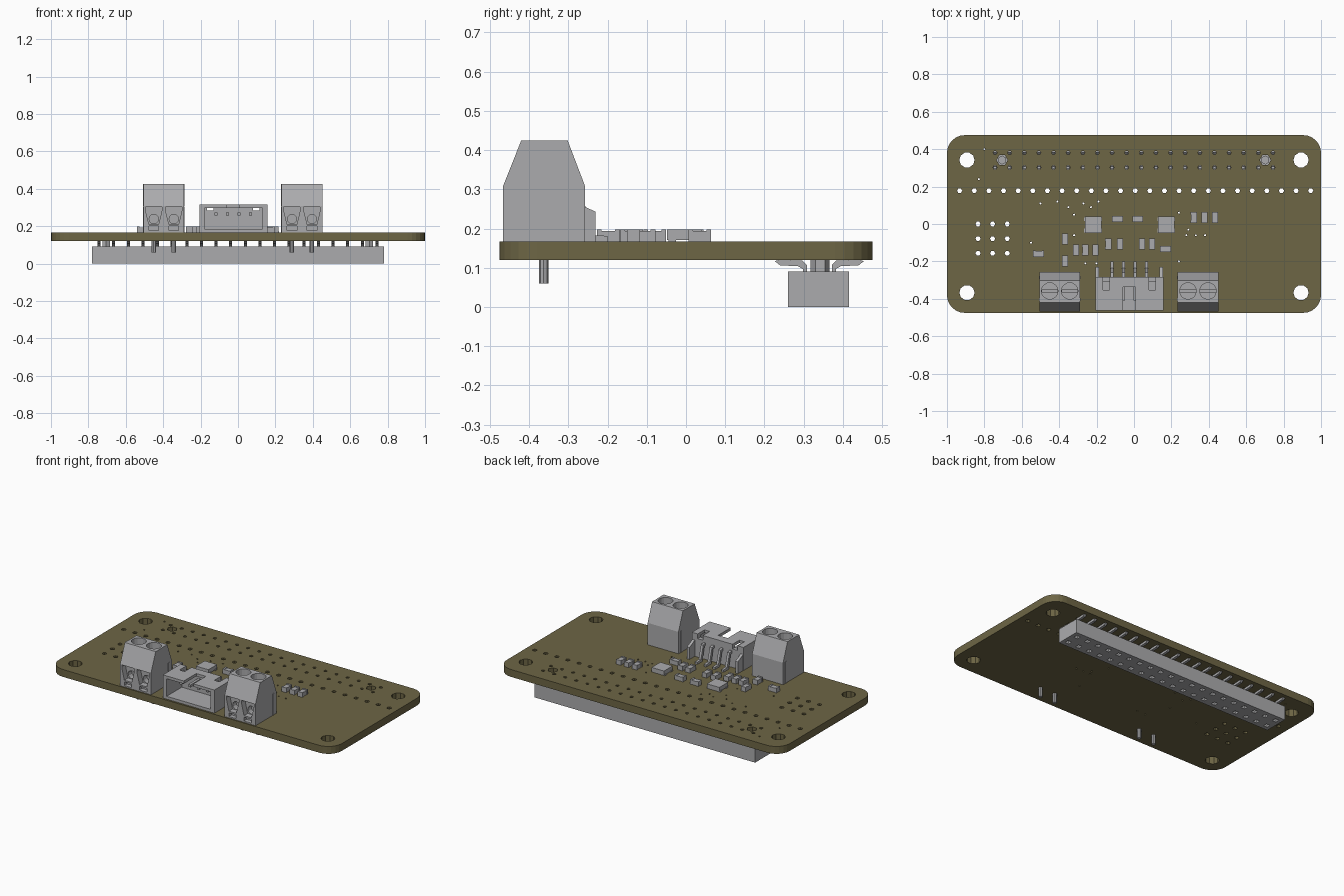
import bpy, bmesh, math
from mathutils import Matrix, Vector

cube = bpy.data.objects.get("Cube")
if cube:
    bpy.data.objects.remove(cube, do_unlink=True)


def material(name, rgb):
    m = bpy.data.materials.new(name)
    m.use_nodes = True
    m.diffuse_color = (*rgb, 1)
    m.node_tree.nodes["Principled BSDF"].inputs["Base Color"].default_value = (*rgb, 1)
    return m


OLIVE = material("olive_board", (0.155, 0.133, 0.06))
GREY = material("light_grey", (0.41, 0.41, 0.42))
TOP, BOTTOM, PITCH = 0.167, 0.12, 0.0782


def finish(name, bm, mat=GREY):
    bmesh.ops.recalc_face_normals(bm, faces=bm.faces)
    mesh = bpy.data.meshes.new(name)
    bm.to_mesh(mesh)
    bm.free()
    mesh.materials.append(mat)
    obj = bpy.data.objects.new(name, mesh)
    bpy.context.collection.objects.link(obj)
    return obj


def box(bm, x, y, z):
    lo, hi = Vector((x[0], y[0], z[0])), Vector((x[1], y[1], z[1]))
    bmesh.ops.create_cube(bm, size=1, matrix=Matrix.Translation((lo + hi) / 2)
                          @ Matrix.Diagonal((*(hi - lo), 1)))


def cylinder(bm, center, r, depth, sides=16, axis="Z"):
    turn = Matrix.Rotation(math.pi / 2, 4, "X") if axis == "Y" else Matrix()
    bmesh.ops.create_cone(bm, cap_ends=True, segments=sides, radius1=r, radius2=r,
                          depth=depth, matrix=Matrix.Translation(center) @ turn)


def prism(bm, points, start, end, axis="X"):
    # X: points are (y, z); Y: points are (x, z)
    place = (lambda p, d: (d, p[0], p[1])) if axis == "X" else (lambda p, d: (p[0], d, p[1]))
    face = bm.faces.new([bm.verts.new(place(p, start)) for p in points])
    out = bmesh.ops.extrude_face_region(bm, geom=[face])["geom"]
    shift = Vector(place((0, 0), end - start))
    bmesh.ops.translate(bm, vec=shift, verts=[v for v in out if isinstance(v, bmesh.types.BMVert)])


def evaluated(obj):
    dg = bpy.context.evaluated_depsgraph_get()
    return bpy.data.meshes.new_from_object(obj.evaluated_get(dg))


def cut(obj, bm):
    tool = finish("cutter", bm)
    mod = obj.modifiers.new("cut", "BOOLEAN")
    mod.operation, mod.solver, mod.object = "DIFFERENCE", "EXACT", tool
    mesh = evaluated(obj)
    obj.modifiers.clear()
    obj.data = mesh
    bpy.data.objects.remove(tool, do_unlink=True)


def ring(x, y, r, sides, turn=0.0):
    return [(x + r * math.cos(turn + math.tau * i / sides),
             y + r * math.sin(turn + math.tau * i / sides)) for i in range(sides)]


def plate(name, loops, z0, z1, mat):
    # Flat outline with holes, filled and thickened
    curve = bpy.data.curves.new(name, "CURVE")
    curve.dimensions, curve.fill_mode, curve.extrude = "2D", "BOTH", (z1 - z0) / 2
    for loop in loops:
        s = curve.splines.new("POLY")
        s.points.add(len(loop) - 1)
        for p, (x, y) in zip(s.points, loop):
            p.co = (x, y, 0, 1)
        s.use_cyclic_u = True
    temp = bpy.data.objects.new(name + "_outline", curve)
    bpy.context.collection.objects.link(temp)
    mesh = evaluated(temp)
    bpy.data.objects.remove(temp, do_unlink=True)
    bm = bmesh.new()
    bm.from_mesh(mesh)
    bmesh.ops.remove_doubles(bm, verts=bm.verts, dist=0.00005)
    bmesh.ops.translate(bm, verts=bm.verts, vec=(0, 0, (z0 + z1) / 2))
    for f in bm.faces:
        f.smooth = False
    return finish(name, bm, mat)


# Circuit board with rounded corners and drilled holes
R, HALF = 0.095, 0.475
outline = []
for k, (sx, sy) in enumerate([(1, 1), (-1, 1), (-1, -1), (1, -1)]):
    for i in range(7):
        a = math.pi / 2 * (k + i / 6)
        outline.append((sx * (1 - R) + R * math.cos(a), sy * (HALF - R) + R * math.sin(a)))
columns = [(i - 9.5) * PITCH for i in range(20)]
loops = [outline]
loops += [ring(x, y, 0.041, 10) for x in (-0.893, 0.893) for y in (0.342, -0.367)]
loops += [ring(x, 0.342, 0.03, 6) for x in (-0.705, 0.702)]
loops += [ring(x, y, 0.011, 6) for x in columns for y in (0.302, 0.381)]
loops += [ring(-0.932 + i * PITCH, 0.178, 0.014, 6) for i in range(25)]
loops += [ring(-0.834 + i * PITCH, -j * PITCH, 0.014, 6) for i in range(3) for j in range(3)]
vias = [(-.5, .11), (-.41, .12), (-.35, .09), (-.32, .05), (-.27, .11), (-.23, .09), (-.19, .12),
        (-.55, -.1), (-.32, -.06), (-.26, -.21), (-.2, -.21), (.28, -.06), (.33, -.06), (.38, -.06),
        (.29, -.03), (.24, .06), (-.8, .4), (-.83, .24), (.24, -.2)]
loops += [ring(x, y, 0.006, 5) for x, y in vias]
plate("circuit_board", loops, BOTTOM, TOP, OLIVE)

# Socket strip underneath, with square contact openings
strip = [(-0.78, 0.26), (0.78, 0.26), (0.78, 0.416), (-0.78, 0.416)]
sockets = [ring(x, y, 0.019, 4, math.pi / 4) for x in columns for y in (0.299, 0.377)]
plate("socket_strip", [strip] + sockets, 0, 0.06, GREY)
bm = bmesh.new()
box(bm, (-0.78, 0.78), (0.26, 0.416), (0.06, 0.09))
for x in (-0.705, 0.702):
    cylinder(bm, (x, 0.342, 0.11), 0.024, 0.05, 6)
finish("socket_strip_base", bm)

# Bent solder leads on both sides of the strip
lead = [(0.298, 0.088), (0.308, 0.088), (0.308, 0.107), (0.297, 0.118), (0.24, 0.12),
        (0.226, 0.117), (0.24, 0.106), (0.285, 0.104), (0.298, 0.097)]
bm = bmesh.new()
for x in columns:
    prism(bm, lead, x - 0.008, x + 0.008)
    prism(bm, [(0.68 - y, z) for y, z in lead], x - 0.008, x + 0.008)
finish("strip_leads", bm)


# Screw terminal blocks
def terminal(name, cx):
    bm = bmesh.new()
    prism(bm, [(-0.467, TOP), (-0.467, 0.307), (-0.42, 0.425), (-0.302, 0.425),
               (-0.257, 0.307), (-0.257, TOP)], cx - 0.109, cx + 0.109)
    body = finish(name, bm)
    xs = (cx - 0.0535, cx + 0.0535)
    # Screw wells and funnel-shaped wire entries
    bm = bmesh.new()
    for x in xs:
        cylinder(bm, (x, -0.358, 0.41), 0.044, 0.06)
        prism(bm, [(x - 0.044, 0.303), (x - 0.044, 0.285), (x - 0.026, 0.21),
                   (x + 0.026, 0.21), (x + 0.044, 0.285), (x + 0.044, 0.303)], -0.5, -0.43, "Y")
        box(bm, (x - 0.026, x + 0.026), (-0.5, -0.44), (0.176, 0.2))
    cut(body, bm)
    # Screw slots and round wire holes
    bm = bmesh.new()
    for x in xs:
        box(bm, (x - 0.042, x + 0.042), (-0.364, -0.352), (0.365, 0.39))
        cylinder(bm, (x, -0.425, 0.238), 0.025, 0.06, 12, "Y")
    cut(body, bm)
    # Side ribs and solder pins
    bm = bmesh.new()
    for x in (cx - 0.109, cx + 0.109):
        box(bm, (x - 0.002, x + 0.002), (-0.295, -0.279), (TOP, 0.305))
        box(bm, (x - 0.002, x + 0.002), (-0.413, -0.396), (0.307, 0.425))
    finish(name + "_ribs", bm)
    bm = bmesh.new()
    for x in xs:
        cylinder(bm, (x, -0.363, 0.12), 0.012, 0.12, 8)
    finish(name + "_pins", bm)


terminal("right_terminal", -0.397)
terminal("left_terminal", 0.342)

# Side-entry plug housing between the terminals
CX = -0.025
bm = bmesh.new()
box(bm, (CX - 0.182, CX + 0.182), (-0.463, -0.284), (TOP, 0.315))
housing = finish("plug_housing", bm)
bm = bmesh.new()
box(bm, (CX - 0.155, CX + 0.155), (-0.5, -0.31), (0.185, 0.297))
cut(housing, bm)
bm = bmesh.new()
box(bm, (CX - 0.034, CX + 0.034), (-0.5, -0.337), (0.27, 0.35))
for side in (-1, 1):
    x = CX + side * 0.123
    box(bm, (x - 0.018, x + 0.018), (-0.353, -0.25), (0.285, 0.35))
cut(housing, bm)
bm = bmesh.new()
for side in (-1, 1):
    x = CX + side * 0.171
    prism(bm, [(-0.284, TOP), (-0.284, 0.27), (-0.257, 0.255), (-0.231, 0.243), (-0.231, TOP)],
          x - 0.009, x + 0.009)
finish("housing_wings", bm)

# Contacts running through the housing and down to the board
bm = bmesh.new()
for i in range(4):
    x = CX + (i - 1.5) * 0.062
    box(bm, (x - 0.008, x + 0.008), (-0.41, -0.28), (0.257, 0.273))
    prism(bm, [(-0.284, 0.273), (-0.26, 0.268), (-0.236, 0.183), (-0.2, 0.181), (-0.2, TOP),
               (-0.252, TOP), (-0.272, 0.255), (-0.284, 0.257)], x - 0.008, x + 0.008)
finish("plug_contacts", bm)

# Square chips
bm = bmesh.new()
for x in (-0.219, 0.172):
    box(bm, (x - 0.044, x + 0.044), (-0.049, 0.039), (TOP + 0.004, 0.198))
    for side in (-1, 1):
        box(bm, (x - 0.047, x + 0.047), (side * 0.03 - 0.015, side * 0.03 + 0.005), (TOP, 0.175))
finish("chips", bm)

# Small components with raised end caps
upright = [(.32, .035), (.377, .035), (.433, .035), (-.369, -.08), (-.369, -.198), (-.31, -.139),
           (-.26, -.139), (-.206, -.139), (-.137, -.107), (-.075, -.107), (.043, -.107), (.096, -.107)]
flat = [(-.089, .027), (.02, .027), (-.51, -.16), (.168, -.134)]
bm = bmesh.new()
for spots, swap in ((upright, False), (flat, True)):
    for x, y in spots:
        for low, high, w, top in ((-.029, -.017, .017, .197), (-.017, .017, .0155, .194),
                                  (.017, .029, .017, .197)):
            along, across = (low, high), (-w, w)
            dx, dy = (along, across) if swap else (across, along)
            box(bm, (x + dx[0], x + dx[1]), (y + dy[0], y + dy[1]), (TOP, top))
finish("small_components", bm)
